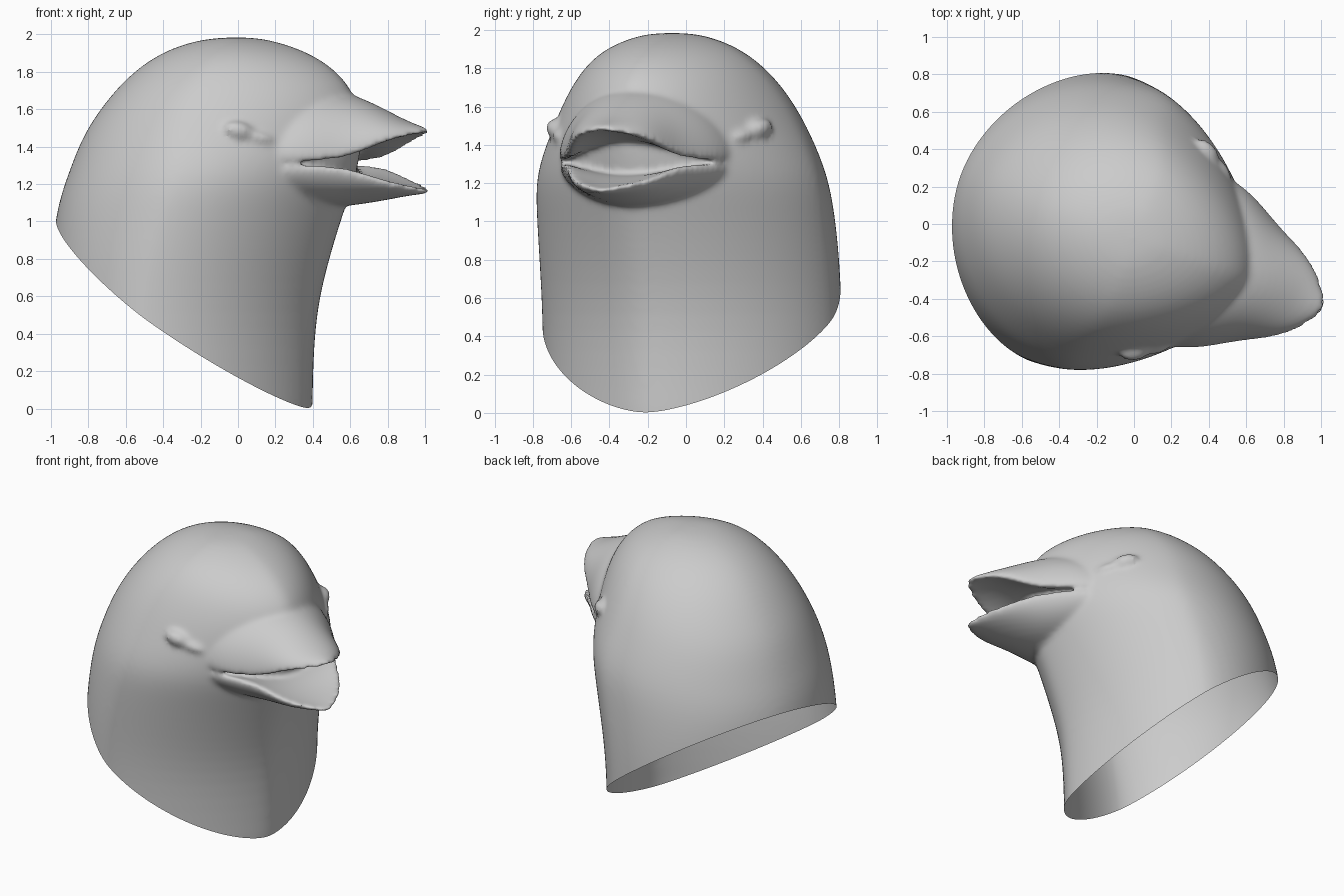
import bpy, bmesh, math
from mathutils import Matrix, Vector

if "Cube" in bpy.data.objects:
    bpy.data.objects.remove(bpy.data.objects["Cube"])


def spow(c, e):
    return math.copysign(abs(c) ** e, c)


def loft(name, rings, level=2):
    """Closed skin through equal-length rings of points, capped at both ends."""
    bm = bmesh.new()
    rows = [[bm.verts.new(p) for p in ring] for ring in rings]
    n = len(rows[0])
    for a, b in zip(rows, rows[1:]):
        for i in range(n):
            j = (i + 1) % n
            bm.faces.new((a[i], a[j], b[j], b[i]))
    bm.faces.new(rows[0][::-1])
    bm.faces.new(rows[-1])
    bmesh.ops.recalc_face_normals(bm, faces=bm.faces)
    me = bpy.data.meshes.new(name)
    bm.to_mesh(me)
    bm.free()
    ob = bpy.data.objects.new(name, me)
    bpy.context.collection.objects.link(ob)
    bpy.context.view_layer.objects.active = ob
    mod = ob.modifiers.new("Subsurf", 'SUBSURF')
    mod.levels = level
    bpy.ops.object.modifier_apply(modifier=mod.name)
    return ob


# Neck and skull: z, back, front, half width, position of the widest point
skull = [(-.25, -1.0, .40, .81, -.30), (.0, -1.0, .40, .81, -.30),
         (.45, -1.0, .41, .81, -.30), (.75, -1.02, .48, .81, -.26),
         (1.05, -1.0, .58, .80, -.18), (1.25, -.93, .66, .78, -.12),
         (1.46, -.85, .70, .69, -.12), (1.62, -.74, .68, .61, -.10),
         (1.77, -.61, .60, .51, -.05), (1.89, -.45, .43, .38, 0),
         (1.96, -.27, .23, .22, 0), (1.985, -.10, .08, .09, 0)]


def skull_ring(z, back, front, w, mid, n=40):
    pts = []
    for i in range(n):
        t = 2 * math.pi * i / n
        c, s = math.cos(t), math.sin(t)
        e = 2 / 1.6 if c > 0 else 2 / 1.9
        reach = front - mid if c > 0 else mid - back
        pts.append((mid + reach * spow(c, e), w * spow(s, e), z))
    return pts


# Beak halves: u, lip height, outer height, half width
upper = [(.20, 1.30, 1.66, .50), (.35, 1.30, 1.70, .50), (.52, 1.30, 1.72, .45),
         (.70, 1.31, 1.665, .335), (.85, 1.385, 1.59, .265), (.95, 1.435, 1.54, .20),
         (1.04, 1.46, 1.51, .10), (1.085, 1.465, 1.495, .03)]
lower = [(.20, 1.31, 1.06, .50), (.35, 1.31, 1.06, .50), (.52, 1.31, 1.07, .44),
         (.70, 1.31, 1.09, .335), (.85, 1.25, 1.115, .265), (.95, 1.215, 1.135, .20),
         (1.04, 1.19, 1.145, .10), (1.085, 1.18, 1.15, .03)]


def beak_ring(u, lip, out, w, n=12):
    h = out - lip
    outer = [(u, w * math.cos(math.pi * i / n), lip + h * math.sin(math.pi * i / n))
             for i in range(n + 1)]
    inner = []
    for i in range(1, n):
        k = -1 + 2 * i / n
        inner.append((u, w * k, lip + .3 * h * (1 - k * k)))
    return outer + inner


parts = [loft("head", [skull_ring(*r) for r in skull]),
         loft("upper_beak", [beak_ring(*r) for r in upper]),
         loft("lower_beak", [beak_ring(*r) for r in lower])]

# Eyes, with a small trailing lid
for side in (1, -1):
    for u, v, z, size in ((.21, .565, 1.485, (.085, .05, .05)),
                          (.30, .515, 1.45, (.09, .035, .03))):
        bpy.ops.mesh.primitive_uv_sphere_add(segments=24, ring_count=16, radius=1,
                                             location=(u, side * v, z))
        eye = bpy.context.object
        eye.scale = size
        eye.rotation_euler = (0, .2, -side * math.radians(31))
        parts.append(eye)

# Fuse everything into one soft skin
bpy.ops.object.select_all(action='DESELECT')
for p in parts:
    p.select_set(True)
head = parts[0]
bpy.context.view_layer.objects.active = head
bpy.ops.object.join()
mod = head.modifiers.new("Remesh", 'REMESH')
mod.mode = 'VOXEL'
mod.voxel_size = .016
bpy.ops.object.modifier_apply(modifier=mod.name)
mod = head.modifiers.new("Smooth", 'SMOOTH')
mod.factor = .5
mod.iterations = 10
bpy.ops.object.modifier_apply(modifier=mod.name)

# Slanted open neck, then turn the head to its pose
bm = bmesh.new()
bm.from_mesh(head.data)
bmesh.ops.bisect_plane(bm, geom=bm.verts[:] + bm.edges[:] + bm.faces[:],
                       plane_co=Vector((.40, 0, 0)),
                       plane_no=Vector((.75, 0, 1)).normalized(), clear_inner=True)
bm.transform(Matrix.Translation((0, -.077, 0)) @ Matrix.Rotation(math.radians(-20), 4, 'Z'))
bm.to_mesh(head.data)
bm.free()
head.name = "bird_head"
for poly in head.data.polygons:
    poly.use_smooth = True
